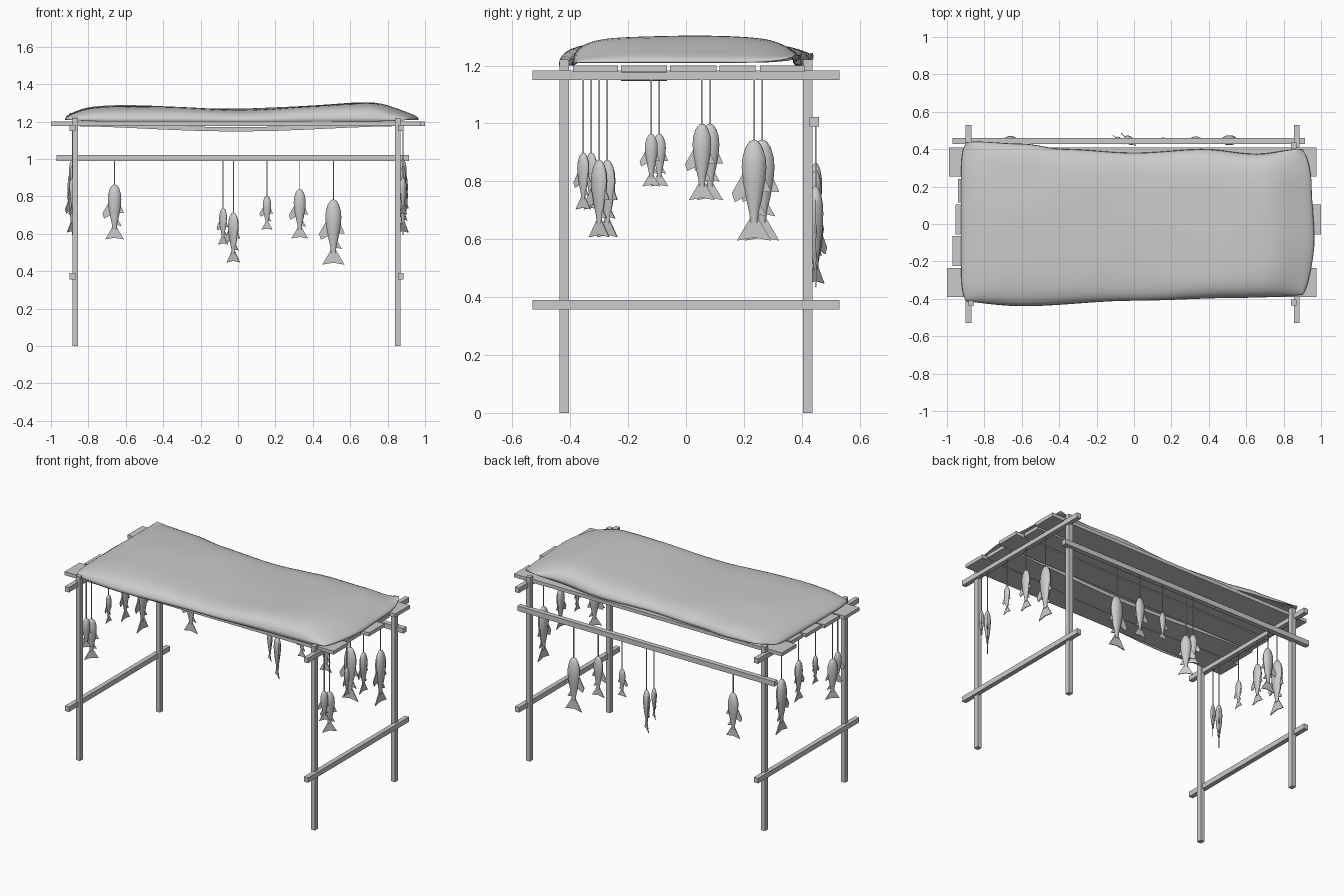
import bpy, bmesh, math
from mathutils import Vector, Matrix, noise

if "Cube" in bpy.data.objects:
    bpy.data.objects.remove(bpy.data.objects["Cube"])

grey = bpy.data.materials.new("plain_grey")
grey.use_nodes = True
GREY = (0.6, 0.6, 0.6, 1)
grey.diffuse_color = GREY
grey.node_tree.nodes["Principled BSDF"].inputs["Base Color"].default_value = GREY


def finish(name, bm, smooth=None):
    bmesh.ops.recalc_face_normals(bm, faces=bm.faces)
    mesh = bpy.data.meshes.new(name)
    bm.to_mesh(mesh)
    bm.free()
    mesh.materials.append(grey)
    obj = bpy.data.objects.new(name, mesh)
    bpy.context.collection.objects.link(obj)
    if smooth:
        bpy.ops.object.select_all(action='DESELECT')
        obj.select_set(True)
        bpy.context.view_layer.objects.active = obj
        bpy.ops.object.shade_smooth_by_angle(angle=math.radians(smooth))
    return obj


def box(name, x, y, z, sag=0.0):
    """Box from (min, max) spans; sag bends it down along x."""
    bm = bmesh.new()
    size = [s[1] - s[0] for s in (x, y, z)]
    mid = [(s[0] + s[1]) / 2 for s in (x, y, z)]
    bmesh.ops.create_cube(bm, size=1)
    bmesh.ops.scale(bm, vec=size, verts=bm.verts)
    if sag:
        along = [e for e in bm.edges if abs(e.verts[0].co.x - e.verts[1].co.x) > size[0] / 2]
        bmesh.ops.subdivide_edges(bm, edges=along, cuts=9, use_grid_fill=True)
        for v in bm.verts:
            v.co.z -= sag * math.cos(math.pi * v.co.x / size[0]) ** 2
    bmesh.ops.translate(bm, vec=mid, verts=bm.verts)
    return finish(name, bm)


def span(c, w=0.033):
    return (c - w / 2, c + w / 2)


def lerp(points, t):
    for (a, fa), (b, fb) in zip(points, points[1:]):
        if t <= b:
            k = max(0, (t - a) / (b - a))
            k = k * k * (3 - 2 * k)
            return fa + (fb - fa) * k
    return points[-1][1]


# Frame: four legs, two rails at each end, one long rail at the back
for side, leg_x in (("right", -0.87), ("left", 0.855)):
    for end, leg_y in (("front", -0.42), ("back", 0.42)):
        box(f"{end}_{side}_leg", span(leg_x, 0.03), span(leg_y), (0, 1.22))
    rail_x = leg_x + (0.015 if leg_x > 0 else -0.015)
    for level, z in (("lower", 0.373), ("upper", 1.166)):
        box(f"{level}_{side}_rail", span(rail_x, 0.03), (-0.53, 0.53), span(z))
box("back_rail", (-0.97, 0.915), span(0.443), span(1.006))

# Roof planks of uneven length, one of them sagging
PLANKS = [(-0.39, -0.235, -1.0, 0.975, 0), (-0.225, -0.065, -0.97, 0.95, 0.03),
          (-0.055, 0.105, -0.955, 1.0, 0), (0.115, 0.24, -0.94, 0.945, 0),
          (0.255, 0.41, -0.99, 0.975, 0)]
for i, (y0, y1, x0, x1, sag) in enumerate(PLANKS):
    box(f"roof_plank_{i + 1}", (x0, x1), (y0, y1), (1.177, 1.2), sag)

# Padded cover: soft sheet with a wavy outline and drooping edges
BACK = [(-1, 0.45), (-0.65, 0.43), (-0.4, 0.4), (0, 0.38), (0.4, 0.4), (0.7, 0.375), (1, 0.41)]
FRONT = [(-1, -0.425), (-0.65, -0.44), (0, -0.41), (0.6, -0.395), (1, -0.39)]
LEFT = [(-1, 0.93), (-0.25, 0.965), (0.5, 0.95), (1, 0.93)]
TOP = [(-1, 1.275), (-0.85, 1.29), (0, 1.27), (0.75, 1.305), (1, 1.265)]
bm = bmesh.new()
bmesh.ops.create_grid(bm, x_segments=48, y_segments=28, size=1)
for v in bm.verts:
    u, w = (math.sin(c * math.pi / 2) for c in v.co.xy)
    round_off = 0.03 * (abs(u * w) ** 8)
    x0, x1 = -0.925, lerp(LEFT, w)
    y0, y1 = lerp(FRONT, u), lerp(BACK, u)
    x = (x0 + (x1 - x0) * (u + 1) / 2) * (1 - round_off)
    y = (y0 + (y1 - y0) * (w + 1) / 2) * (1 - round_off)
    edge = 1.2 + 0.035 * max(0, w) ** 6 * abs(u) ** 4 + 0.01 * abs(u) ** 8
    puff = max(0, (1 - u ** 8) * (1 - w ** 8)) ** 0.45
    crown = lerp(TOP, u) - 0.015 * abs(w + 0.1) ** 2
    wave = 0.006 * noise.noise(Vector((x * 3, y * 4, 0.3)))
    v.co = (x, y, edge + (crown + wave - edge) * puff)
cover = finish("padded_cover", bm, 60)
thick = cover.modifiers.new("thickness", 'SOLIDIFY')
thick.thickness = 0.004
thick.offset = -1

# Fish template, unit length, hanging head up: (depth below nose, half width)
PROFILE = [(0.02, 0.045), (0.08, 0.085), (0.18, 0.115), (0.28, 0.122), (0.42, 0.11),
           (0.58, 0.08), (0.72, 0.048), (0.82, 0.036)]
FINS = {"tail": [(-0.035, -0.77), (0.035, -0.77), (0.17, -1), (0, -0.97), (-0.17, -1)],
        "belly": [(-0.1, -0.32), (-0.22, -0.53), (-0.19, -0.62), (-0.07, -0.56)],
        "upper_back": [(0.1, -0.36), (0.17, -0.52), (0.08, -0.52)],
        "lower_back": [(0.06, -0.64), (0.13, -0.76), (0.04, -0.74)]}
SIDES = 10


def fish(name, pos, length, yaw):
    bm = bmesh.new()
    rings = []
    for depth, r in PROFILE:
        rings.append([bm.verts.new((r * math.cos(a), 0.65 * r * math.sin(a), -depth))
                      for a in (math.tau * i / SIDES for i in range(SIDES))])
    for a, b in zip(rings, rings[1:]):
        for i in range(SIDES):
            j = (i + 1) % SIDES
            bm.faces.new((a[i], a[j], b[j], b[i]))
    nose = bm.verts.new((0, 0, 0))
    for i in range(SIDES):
        bm.faces.new((nose, rings[0][i], rings[0][(i + 1) % SIDES]))
    bm.faces.new(rings[-1])
    for outline in FINS.values():
        face = bm.faces.new([bm.verts.new((x, -0.008, z)) for x, z in outline])
        out = bmesh.ops.extrude_face_region(bm, geom=[face], use_keep_orig=True)
        moved = [g for g in out["geom"] if isinstance(g, bmesh.types.BMVert)]
        bmesh.ops.translate(bm, vec=(0, 0.016, 0), verts=moved)
    place = Matrix.Translation(pos) @ Matrix.Rotation(yaw, 4, 'Z') @ Matrix.Scale(length, 4)
    bmesh.ops.transform(bm, matrix=place, verts=bm.verts)
    finish(name, bm, 50)


def hang(name, x, y, rail_z, top, length, yaw):
    fish(name, (x, y, top), length, yaw)
    box(name + "_string", span(x, 0.005), span(y, 0.005), (top - 0.01, rail_z))


# A bunch of five: offset along the rail, drop below it, length, twist
BUNCH = [(0.235, 0.205, 0.35, 0), (0.055, 0.15, 0.265, 0), (-0.12, 0.185, 0.183, 0),
         (-0.3, 0.275, 0.268, -40), (-0.355, 0.25, 0.197, -40)]
for i, (s, drop, length, twist) in enumerate(BUNCH):
    yaw = math.radians(twist)
    turned = yaw + math.pi / 2
    hang(f"back_fish_{i + 1}", s + 0.275, 0.448, 0.99, 0.99 - drop, length, yaw)
    hang(f"left_fish_{i + 1}", 0.882, s, 1.155, 1.15 - drop, length, turned)
    hang(f"right_fish_{i + 1}", -0.885, s + 0.028, 1.155, 1.15 - drop, length, turned)
hang("back_fish_6", -0.66, 0.448, 0.99, 0.865, 0.295, 0)
